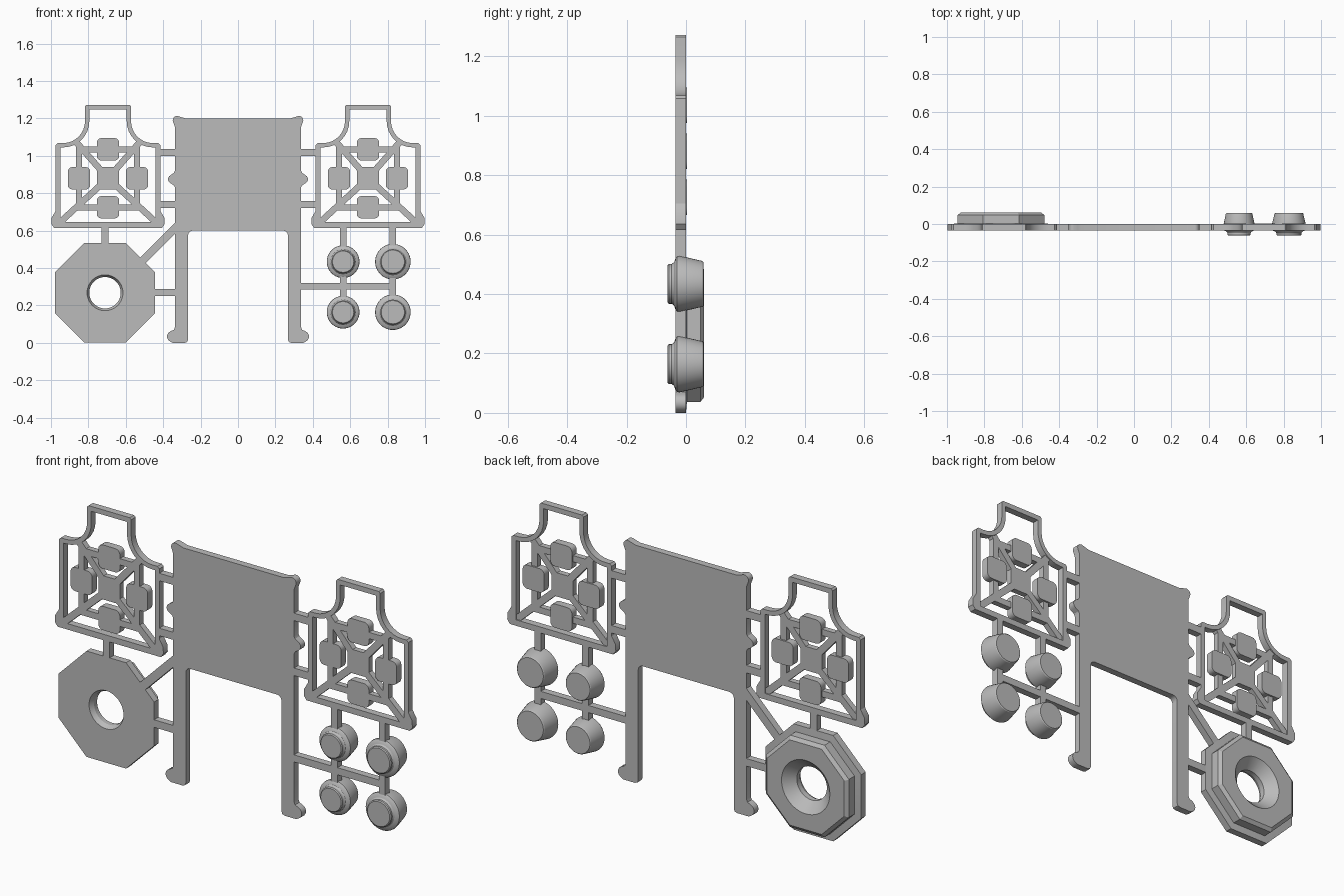
import bpy, bmesh, math

cube = bpy.data.objects.get("Cube")
if cube:
    bpy.data.objects.remove(cube, do_unlink=True)

grey = bpy.data.materials.new("plain grey")
grey.use_nodes = True
grey.diffuse_color = (0.5, 0.5, 0.5, 1)
grey.node_tree.nodes["Principled BSDF"].inputs["Base Color"].default_value = (0.5, 0.5, 0.5, 1)

FRONT, BACK = -0.035, 0.0


def finish(name, mesh, angle=30):
    obj = bpy.data.objects.new(name, mesh)
    bpy.context.collection.objects.link(obj)
    mesh.materials.clear()
    mesh.materials.append(grey)
    bpy.ops.object.select_all(action='DESELECT')
    obj.select_set(True)
    bpy.context.view_layer.objects.active = obj
    bpy.ops.object.shade_smooth_by_angle(angle=math.radians(angle))
    return obj


def plate(name, loops, front=FRONT, back=BACK):
    """Upright sheet from closed x/z outlines; inner outlines become holes."""
    curve = bpy.data.curves.new(name, 'CURVE')
    curve.dimensions = '2D'
    curve.fill_mode = 'BOTH'
    curve.extrude = (back - front) / 2
    for loop in loops:
        spline = curve.splines.new('POLY')
        spline.points.add(len(loop) - 1)
        for point, (x, z) in zip(spline.points, loop):
            point.co = (x, z, 0, 1)
        spline.use_cyclic_u = True
    temp = bpy.data.objects.new("temp", curve)
    bpy.context.collection.objects.link(temp)
    graph = bpy.context.evaluated_depsgraph_get()
    mesh = bpy.data.meshes.new_from_object(temp.evaluated_get(graph))
    bpy.data.objects.remove(temp, do_unlink=True)
    bm = bmesh.new()
    bm.from_mesh(mesh)
    for v in bm.verts:
        x, z, d = v.co
        v.co = (x, (front + back) / 2 - d, z)
    bmesh.ops.remove_doubles(bm, verts=bm.verts, dist=0.0001)
    bmesh.ops.recalc_face_normals(bm, faces=bm.faces)
    bm.to_mesh(mesh)
    bm.free()
    return finish(name, mesh)


def lathe(name, profile, sides, x, z, phase=0.0):
    """Solid turned about a front-to-back axis; profile is radius, y."""
    bm = bmesh.new()
    rings = []
    for r, y in profile:
        angles = [phase + math.tau * i / sides for i in range(sides)]
        rings.append([bm.verts.new((x + r * math.cos(a), y, z + r * math.sin(a)))
                      for a in angles])
    for a, b in zip(rings, rings[1:]):
        for i in range(sides):
            j = (i + 1) % sides
            bm.faces.new((a[i], a[j], b[j], b[i]))
    bm.faces.new(rings[0])
    bm.faces.new(rings[-1])
    bmesh.ops.recalc_face_normals(bm, faces=bm.faces)
    mesh = bpy.data.meshes.new(name)
    bm.to_mesh(mesh)
    bm.free()
    return finish(name, mesh)


def mirrored(half, cx=0.0):
    return [(cx + x, z) for x, z in half] + [(cx - x, z) for x, z in reversed(half)]


def bar(name, a, b, width, front=FRONT, back=BACK):
    dx, dz = b[0] - a[0], b[1] - a[1]
    k = width / 2 / math.hypot(dx, dz)
    nx, nz = -dz * k, dx * k
    plate(name, [[(a[0] + nx, a[1] + nz), (b[0] + nx, b[1] + nz),
                  (b[0] - nx, b[1] - nz), (a[0] - nx, a[1] - nz)]], front, back)


def arc(cx, cz, r, start, end, steps=8):
    angles = [math.radians(start + (end - start) * i / steps) for i in range(steps + 1)]
    return [(cx + r * math.cos(a), cz + r * math.sin(a)) for a in angles]


def rounded_square(cx, cz, half, r):
    k = half - r
    return [p for q, (sx, sz) in enumerate([(1, 1), (-1, 1), (-1, -1), (1, -1)])
            for p in arc(cx + sx * k, cz + sz * k, r, q * 90, q * 90 + 90, 4)]


# Main panel with eared top corners, side bumps and two footed legs
panel = ([(0.28, 1.2), (0.30, 1.206)] + arc(0.326, 1.19, 0.023, 100, -20, 6)
         + [(0.337, 1.155), (0.337, 0.92), (0.343, 0.908)]
         + arc(0.35, 0.875, 0.024, 60, -60, 6)
         + [(0.343, 0.842), (0.337, 0.83), (0.337, 0.085), (0.343, 0.07)]
         + arc(0.35, 0.034, 0.03, 70, -70, 6)
         + [(0.35, 0), (0.285, 0), (0.272, 0.005), (0.267, 0.018), (0.267, 0.575)]
         + arc(0.242, 0.575, 0.025, 0, 90, 4))
plate("main_panel", [mirrored(panel)])

# Two open seat frames with inner lattice and pads
outer = ([(0.115, 1.272), (0.123, 1.264)] + arc(0.24, 1.185, 0.117, 180, 270)
         + [(0.27, 1.068), (0.28, 1.058), (0.28, 0.705), (0.301, 0.67),
            (0.303, 0.635), (0.288, 0.615)])
inner = ([(0.1, 1.247)] + arc(0.24, 1.185, 0.14, 180, 270)
         + [(0.255, 1.045), (0.255, 0.645)])
MID, REACH = 0.88, 0.155
for side, cx in (("right", -0.695), ("left", 0.695)):
    plate(side + "_seat_frame", [mirrored(outer, cx), mirrored(inner, cx)])
    plate(side + "_lattice_hub", [rounded_square(cx, MID, 0.06, 0.012)], back=-0.006)
    for s in (-1, 1):
        edge = REACH + 0.016
        bar(side + "_lattice_upright", (cx + s * REACH, MID - edge),
            (cx + s * REACH, MID + edge), 0.032, back=-0.006)
        bar(side + "_lattice_rail", (cx - edge, MID + s * REACH),
            (cx + edge, MID + s * REACH), 0.032, back=-0.006)
        bar(side + "_upper_spoke", (cx, MID), (cx + s * 0.178, 1.082), 0.034, back=-0.006)
        bar(side + "_lower_spoke", (cx, MID), (cx + s * 0.262, 0.64), 0.034, back=-0.006)
        for px, pz in ((cx + s * REACH, MID), (cx, MID + s * REACH)):
            plate(side + "_pad", [rounded_square(px, pz, 0.06, 0.025)], back=0.003)
    # Connectors from frame to panel
    sign = math.copysign(1, cx)
    for z in (1.017, 0.74):
        bar(side + "_frame_connector", (sign * 0.33, z), (sign * 0.42, z), 0.038)

# Stepped octagonal base with a flared round hole
flat = 1 / math.cos(math.pi / 8)
steps = [(0.267, FRONT), (0.267, 0), (0.232, 0.003), (0.232, 0.048), (0.215, 0.061)]
base = lathe("octagon_base", [(r * flat, y) for r, y in steps], 8, -0.711, 0.268, math.pi / 8)
cutter = lathe("hole_cutter", [(0.098, -0.05), (0.096, FRONT), (0.084, -0.012),
                               (0.084, 0.012), (0.135, 0.061), (0.148, 0.075)],
               48, -0.711, 0.268)
cutter.hide_render = True
cut = base.modifiers.new("hole", 'BOOLEAN')
cut.operation = 'DIFFERENCE'
cut.object = cutter
cut.solver = 'EXACT'
bpy.ops.object.select_all(action='DESELECT')
base.select_set(True)
bpy.context.view_layer.objects.active = base
bpy.ops.object.modifier_apply(modifier=cut.name)
bpy.data.objects.remove(cutter, do_unlink=True)
bpy.ops.object.shade_smooth_by_angle(angle=math.radians(20))

# Connectors around the base
bar("base_top_connector", (-0.711, 0.52), (-0.711, 0.63), 0.038)
bar("base_diagonal_connector", (-0.53, 0.42), (-0.31, 0.64), 0.042)
bar("base_side_connector", (-0.46, 0.27), (-0.32, 0.27), 0.038)

# Four tapered pots with raised front caps, hung on a branch
pot = [(0.062, -0.062), (0.067, -0.058), (0.067, -0.048), (0.073, -0.04), (0.088, -0.035),
       (0.094, -0.03), (0.095, -0.022), (0.077, 0.055), (0.073, 0.059)]
for x, size in ((0.562, 0.92), (0.828, 1.0)):
    bar("pot_stem", (x, 0.2), (x, 0.63), 0.035)
    for z in (0.434, 0.164):
        lathe("pot", [(r * size, y) for r, y in pot], 40, x, z)
bar("pot_branch", (0.32, 0.303), (0.845, 0.303), 0.036)
